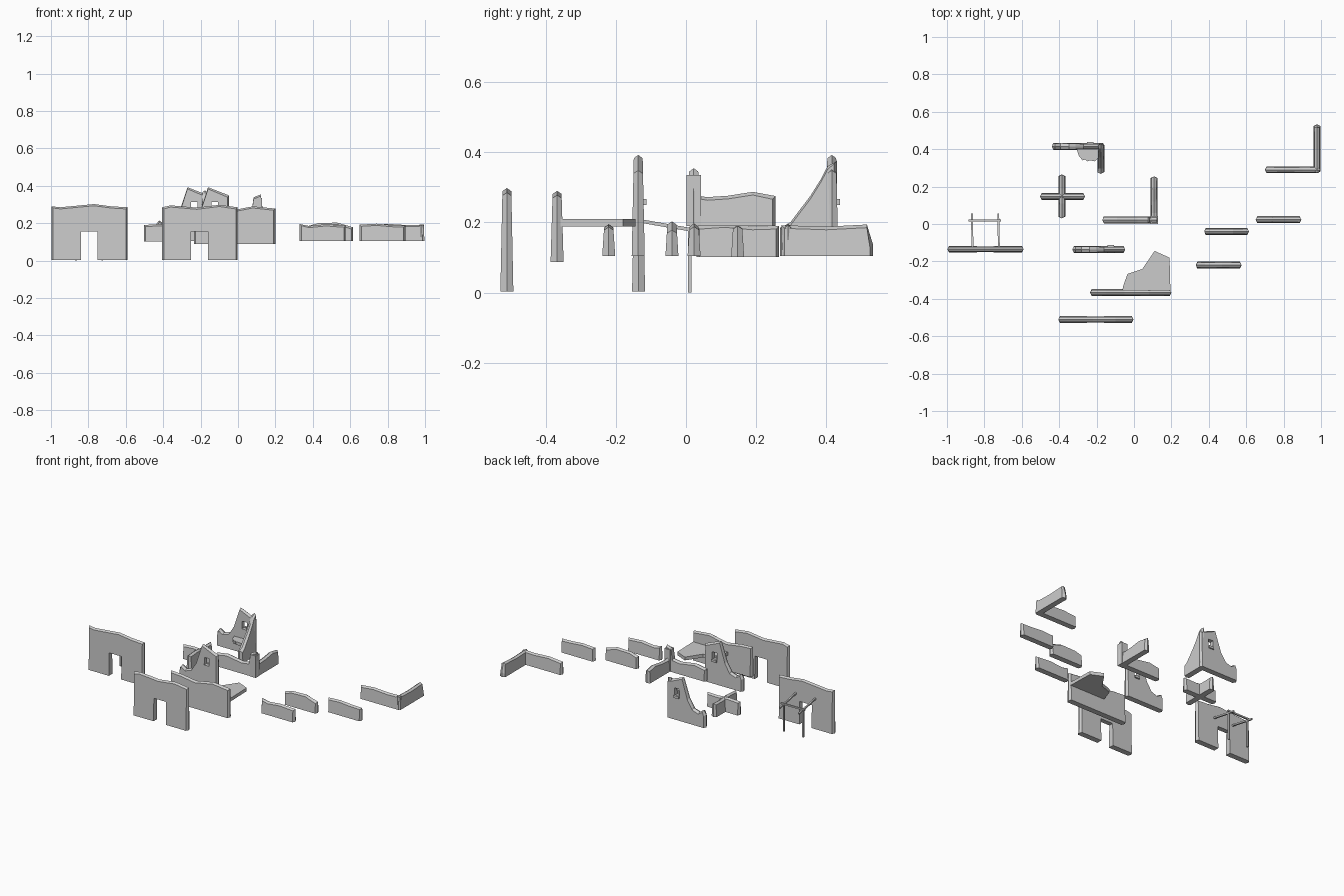
import bpy, bmesh
from mathutils import Vector

if "Cube" in bpy.data.objects:
    bpy.data.objects.remove(bpy.data.objects["Cube"])


def mesh_object(name, verts, faces):
    me = bpy.data.meshes.new(name)
    me.from_pydata(verts, [], faces)
    bm = bmesh.new()
    bm.from_mesh(me)
    bmesh.ops.recalc_face_normals(bm, faces=bm.faces)
    bm.to_mesh(me)
    bm.free()
    ob = bpy.data.objects.new(name, me)
    bpy.context.collection.objects.link(ob)
    return ob


def wall(name, at, tops, z0, axis='x', door=None):
    """Worn wall: tapered section, ridged top and chamfered ends.
    tops = (along, z) points of the upper edge, door = (left, right, height)."""
    n = len(tops)
    zmax = max(z for _, z in tops)
    full = [(tops[0][0], z0)] + list(tops) + [(tops[-1][0], z0)]
    inner = [(s + (0.009 if i < 2 else -0.009 if i >= n else 0),
              z - (0.009 if 0 < i <= n else 0)) for i, (s, z) in enumerate(full)]
    if door:
        l, r, h = door
        hole = [(r, z0), (r, h), (l, h), (l, z0)]
        full += hole
        inner += hole
    k = len(full)
    verts = []
    for ring, side in ((inner, -1), (full, 0), (inner, 1)):
        for s, z in ring:
            t = at + side * (0.0185 - 0.006 * (z - z0) / (zmax - z0))
            verts.append((s, t, z) if axis == 'x' else (t, s, z))
    faces = [tuple(range(k)), tuple(range(2 * k, 3 * k))]
    for a in (0, k):
        for i in range(k):
            j = (i + 1) % k
            faces.append((a + i, a + j, a + k + j, a + k + i))
    return mesh_object(name, verts, faces)


def slab(name, outline, z0, z1):
    k = len(outline)
    verts = [(x, y, z) for z in (z0, z1) for x, y in outline]
    faces = [tuple(range(k)), tuple(range(k, 2 * k))]
    faces += [(i, (i + 1) % k, (i + 1) % k + k, i + k) for i in range(k)]
    return mesh_object(name, verts, faces)


def beam(name, p, q, w=0.01):
    p, q = Vector(p), Vector(q)
    rot = (q - p).to_track_quat('Z', 'Y')
    corners = [(-w / 2, -w / 2), (w / 2, -w / 2), (w / 2, w / 2), (-w / 2, w / 2)]
    verts = [e + rot @ Vector((a, b, 0)) for e in (p, q) for a, b in corners]
    faces = [(0, 1, 2, 3), (4, 5, 6, 7)]
    faces += [(i, (i + 1) % 4, (i + 1) % 4 + 4, i + 4) for i in range(4)]
    return mesh_object(name, verts, faces)


def gable(name, x, y):
    """Broken gable with a window and sill; x is its right end."""
    shape = [(-.283, .19), (-.265, .215), (-.235, .195), (-.19, .21), (-.155, .265),
             (-.113, .392), (0, .348)]
    ob = wall(name, y, [(x + s, z) for s, z in shape], 0.105)
    c = x - 0.077
    cut = slab(name + "_cutter", [(c - .018, y - .1), (c + .018, y - .1),
                                  (c + .018, y + .1), (c - .018, y + .1)], .262, .312)
    cut.hide_render = True
    cut.hide_viewport = True
    m = ob.modifiers.new("window", 'BOOLEAN')
    m.operation, m.object, m.solver = 'DIFFERENCE', cut, 'EXACT'
    beam(name + "_sill", (c - .018, y + .016, .258), (c + .018, y + .016, .258), .016)
    return ob


# Doorway walls
wall("doorway_wall_left", -.135, [(-.998, .29), (-.95, .285), (-.77, .302), (-.68, .29), (-.59, .285)],
     .004, door=(-.84, -.75, .155))
wall("doorway_wall_front", -.51, [(-.405, .285), (-.36, .295), (-.22, .283), (-.1, .298), (-.003, .285)],
     .004, door=(-.25, -.16, .155))

# Awning frame behind the left doorway
for side, x in (("left", -.867), ("right", -.726)):
    beam("awning_post_" + side, (x, .01, 0), (x, .01, .185))
    beam("awning_rafter_" + side, (x + .004, -.135, .205), (x, .055, .172))
beam("awning_crossbar", (-.885, .018, .187), (-.71, .018, .187))

# Wall with a broken upper floor
wall("floor_wall", -.367, [(-.235, .285), (-.15, .28), (-.05, .265), (.08, .29), (.2, .278)], .088)
slab("broken_floor", [(-.065, -.365), (-.057, -.33), (-.035, -.267), (.045, -.24),
                      (.11, -.144), (.19, -.18), (.195, -.365)], .188, .21)

# Gables with windows, the rear one with a buttress wall and floor scrap
gable("front_gable", -.047, -.136)
gable("rear_gable", -.157, .415)
wall("rear_gable_side", -.177, [(.268, .185), (.297, .2), (.355, .277), (.385, .325), (.403, .36), (.43, .375)],
     .105, axis='y')
slab("rear_floor_scrap", [(-.31, .41), (-.295, .365), (-.275, .34), (-.262, .345), (-.25, .335),
                          (-.235, .34), (-.21, .335), (-.19, .355), (-.17, .41)], .18, .2)

# Crossing walls
wall("cross_wall_long", .147, [(-.503, .19), (-.42, .195), (-.34, .188), (-.262, .19)], .102)
wall("cross_wall_side", -.386, [(.03, .19), (.11, .195), (.19, .188), (.265, .19)], .102, axis='y')

# Raised corner ruin with a spire
wall("raised_corner_wall", .022, [(-.17, .272), (-.09, .285), (.02, .268), (.075, .275),
                                  (.083, .338), (.122, .354), (.13, .29)], .19)
wall("raised_corner_side", .108, [(.01, .28), (.06, .272), (.12, .276), (.19, .287), (.255, .275)],
     .19, axis='y')
beam("spire_core", (.108, .022, .19), (.108, .022, .335), .042)

# Low walls on the right
wall("low_wall_a", -.22, [(.33, .195), (.38, .185), (.47, .194), (.575, .187)], .104)
wall("low_wall_b", -.04, [(.375, .185), (.43, .2), (.53, .203), (.615, .178)], .104)
wall("low_wall_c", .023, [(.65, .192), (.74, .197), (.82, .19), (.895, .188)], .104)
wall("low_corner_wall", .29, [(.7, .187), (.8, .196), (.9, .19), (.995, .192)], .104)
wall("low_corner_side", .979, [(.272, .192), (.4, .188), (.515, .194), (.533, .135)], .104, axis='y')
